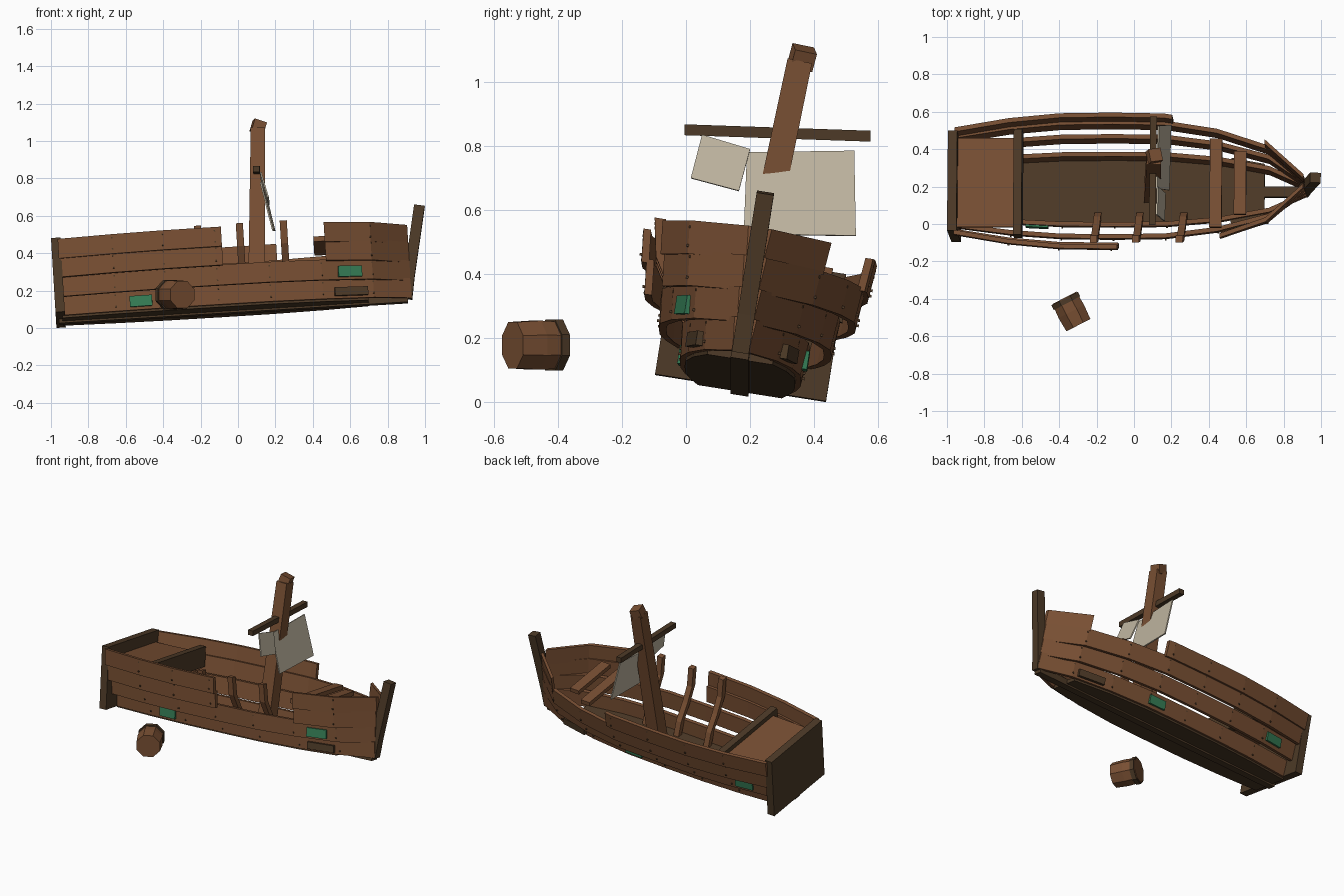
import bpy, bmesh, math
from mathutils import Matrix, Vector

if "Cube" in bpy.data.objects:
    bpy.data.objects.remove(bpy.data.objects["Cube"])


def material(name, rgb):
    m = bpy.data.materials.new(name)
    m.diffuse_color = (*rgb, 1)
    m.use_nodes = True
    m.node_tree.nodes["Principled BSDF"].inputs["Base Color"].default_value = m.diffuse_color
    return m


WOOD = material("brown wood", (0.19, 0.079, 0.033))
DARK = material("dark wood", (0.074, 0.042, 0.02))
CLOTH = material("old sailcloth", (0.52, 0.46, 0.35))
GREEN = material("green patch", (0.035, 0.20, 0.09))

# The wreck lies heeled over with its bow raised
HULL = (Matrix.Translation((0, 0.17, 0.102)) @ Matrix.Rotation(math.radians(-3.5), 4, 'Y')
        @ Matrix.Rotation(math.radians(-9), 4, 'X'))
WORLD = Matrix.Identity(4)


def finish(name, bm, mat, frame):
    bmesh.ops.recalc_face_normals(bm, faces=bm.faces)
    bm.transform(frame)
    me = bpy.data.meshes.new(name)
    bm.to_mesh(me)
    bm.free()
    me.materials.append(mat)
    ob = bpy.data.objects.new(name, me)
    bpy.context.collection.objects.link(ob)
    return ob


def boxes(name, items, mat, frame=HULL):
    """items: list of (centre, size, rotation matrix)"""
    bm = bmesh.new()
    for c, s, r in items:
        bmesh.ops.create_cube(bm, size=1, matrix=Matrix.Translation(c) @ r @ Matrix.Diagonal((*s, 1)))
    return finish(name, bm, mat, frame)


def box(name, lo, hi, mat, frame=HULL):
    c = [(a + b) / 2 for a, b in zip(lo, hi)]
    s = [b - a for a, b in zip(lo, hi)]
    return boxes(name, [(c, s, WORLD)], mat, frame)


def loft(name, rings, mat, frame=HULL):
    bm = bmesh.new()
    vs = [[bm.verts.new(p) for p in ring] for ring in rings]
    n = len(vs[0])
    for a, b in zip(vs, vs[1:]):
        for i in range(n):
            bm.faces.new((a[i], a[(i + 1) % n], b[(i + 1) % n], b[i]))
    bm.faces.new(vs[0])
    bm.faces.new(vs[-1])
    return finish(name, bm, mat, frame)


# Hull shape: half breadth at stations, scaled for each strake
STATIONS = [-0.94, -0.65, -0.38, -0.1, 0.18, 0.46, 0.73, 0.93]
BREADTH = [0.272, 0.322, 0.348, 0.352, 0.347, 0.30, 0.205, 0.02]
SCALE = [0.525, 0.755, 0.93, 1.0]
LEVELS = [(0.0, 0.105), (0.092, 0.2), (0.19, 0.30), (0.288, 0.392)]
THICK = 0.024


def breadth(x, strake):
    for i in range(len(STATIONS) - 1):
        x0, x1 = STATIONS[i], STATIONS[i + 1]
        if x <= x1 or i == len(STATIONS) - 2:
            t = (x - x0) / (x1 - x0)
            b = BREADTH[i] * (1 - t) + BREADTH[i + 1] * t
            return max(b * SCALE[strake], 0.018)


# Strakes, some broken off; nails at the stations
FULL = [(-0.94, 0.93)]
BROKEN = [(-0.94, -0.065), (0.485, 0.93)]
LAYOUT = {-1: [FULL, FULL, BROKEN, BROKEN], 1: [FULL, FULL, FULL, [(-0.94, 0.225), (0.72, 0.93)]]}
nails = []
for side, label in ((-1, "near"), (1, "far")):
    for k in range(4):
        z0, z1 = LEVELS[k]
        for j, (xa, xb) in enumerate(LAYOUT[side][k]):
            inner = [x for x in STATIONS if xa + 0.015 < x < xb - 0.015]
            rings = []
            for x in [xa] + inner + [xb]:
                b = breadth(x, k)
                rings.append([(x, side * (b - THICK / 2 - 0.005), z0), (x, side * (b + THICK / 2 - 0.005), z0),
                              (x, side * (b + THICK / 2 + 0.005), z1), (x, side * (b - THICK / 2 + 0.005), z1)])
            loft(f"{label}_strake_{k + 1}_{j + 1}", rings, WOOD)
            for x in inner:
                for z in (z0 + 0.025, z1 - 0.02):
                    nails.append(((x, side * (breadth(x, k) + THICK / 2), z), (0.008, 0.008, 0.008), WORLD))
boxes("nails", nails, DARK)

# Floor, keel, transom and stem
outline = [x for x in STATIONS if x < 0.7] + [0.70]
loft("floor", [[(x, -breadth(x, 0) + 0.01, -0.012), (x, breadth(x, 0) - 0.01, -0.012),
                (x, breadth(x, 0) - 0.01, 0.012), (x, -breadth(x, 0) + 0.01, 0.012)] for x in outline], DARK)
box("keel", (-0.96, -0.028, -0.022), (0.91, 0.028, 0.018), DARK)
box("transom", (-0.975, -0.27, 0), (-0.925, 0.27, 0.402), DARK)
loft("stem", [[(x - 0.028, -0.027, z + 0.005), (x + 0.028, -0.027, z - 0.005),
               (x + 0.028, 0.027, z - 0.005), (x - 0.028, 0.027, z + 0.005)]
              for x, z in ((0.905, 0.0), (0.925, 0.12), (1.002, 0.497))], DARK)

# Stern deck, bulkhead and thwarts
box("stern_deck", (-0.93, -0.24, 0.305), (-0.62, 0.24, 0.33), WOOD)
box("bulkhead", (-0.625, -0.285, 0.23), (-0.58, 0.285, 0.36), DARK)
box("thwart_1", (0.425, -0.24, 0.30), (0.49, 0.24, 0.328), WOOD)
box("thwart_2", (0.555, -0.17, 0.30), (0.62, 0.17, 0.328), WOOD)

# Curved ribs on the broken side
PATH = [(0.13, 0.012), (0.165, 0.10), (0.24, 0.20), (0.295, 0.29), (0.318, 0.41)]
for i, x in enumerate((-0.19, 0.035, 0.27)):
    loft(f"rib_{i + 1}", [[(x - 0.019, -r + 0.018, z), (x + 0.019, -r + 0.018, z),
                           (x + 0.019, -r - 0.018, z), (x - 0.019, -r - 0.018, z)] for r, z in PATH], WOOD)


# Repair plates following the hull side
def plate(name, x, strake, side, z, length, height, mat, depth=0.016):
    slope = (breadth(x + 0.04, strake) - breadth(x - 0.04, strake)) / 0.08
    rot = Matrix.Rotation(side * math.atan(slope), 4, 'Z')
    y = side * (breadth(x, strake) + THICK / 2 + 0.004)
    boxes(name, [((x, y, z), (length, depth, height), rot)], mat)


plate("green_patch_1", -0.515, 0, -1, 0.045, 0.12, 0.058, GREEN)
plate("green_patch_2", 0.61, 1, -1, 0.135, 0.13, 0.058, GREEN)
plate("green_patch_3", 0.13, 0, 1, 0.05, 0.12, 0.058, GREEN)
plate("green_patch_4", -0.74, 1, 1, 0.145, 0.12, 0.058, GREEN)
for side, label in ((-1, "near"), (1, "far")):
    plate(f"{label}_dark_patch", 0.61, 0, side, 0.035, 0.18, 0.045, DARK, 0.03)


# Mast with a splintered top, and the yard
def square_ring(c, w, d, tilt=0.0):
    return [(c[0] + i * w, c[1] + j * d, c[2] + j * tilt)
            for i, j in ((-1, -1), (1, -1), (1, 1), (-1, 1))]


loft("mast", [square_ring((0.098, 0.155, 0.11), 0.045, 0.043, -0.009),
              square_ring((0.106, 0.355, 1.065), 0.038, 0.038, -0.008)], WOOD, WORLD)
boxes("mast_top", [((0.108, 0.363, 1.075), (0.068, 0.07, 0.06),
                    Matrix.Rotation(math.radians(-15), 4, 'X') @ Matrix.Rotation(math.radians(16), 4, 'Y')
                    @ Matrix.Rotation(math.radians(12), 4, 'Z'))], WOOD, WORLD)
loft("yard", [[(x + i * 0.018, y, z + k * 0.017) for i, k in ((-1, -1), (1, -1), (1, 1), (-1, 1))]
              for x, y, z in ((0.098, -0.005, 0.85), (0.104, 0.575, 0.83))], DARK, WORLD)


# Torn sail pieces
def sail(name, corners):
    shift = Vector((0.008, 0, 0.002))
    front = [Vector(c) for c in corners]
    loft(name, [front, [p - shift for p in front]], CLOTH, WORLD)


sail("large_sail_piece", [(0.125, 0.19, 0.78), (0.135, 0.525, 0.785), (0.20, 0.53, 0.52), (0.19, 0.18, 0.525)])
sail("small_sail_piece", [(0.125, 0.05, 0.835), (0.13, 0.20, 0.79), (0.17, 0.165, 0.66), (0.165, 0.015, 0.70)])

# Drifting barrel with one hoop
BARREL = (Matrix.Translation((-0.335, -0.468, 0.178)) @ Matrix.Rotation(math.atan2(-0.89, 0.46), 4, 'Z')
          @ Matrix.Rotation(math.pi / 2, 4, 'Y') @ Matrix.Rotation(math.pi / 8, 4, 'Z'))


def octagon_loft(name, rings, mat):
    loft(name, [[(r * math.cos(i * math.pi / 4), r * math.sin(i * math.pi / 4), h) for i in range(8)]
                for h, r in rings], mat, BARREL)


octagon_loft("barrel", [(-0.082, 0.078), (0, 0.083), (0.082, 0.078)], WOOD)
octagon_loft("barrel_hoop", [(-0.078, 0.086), (-0.05, 0.086)], DARK)
